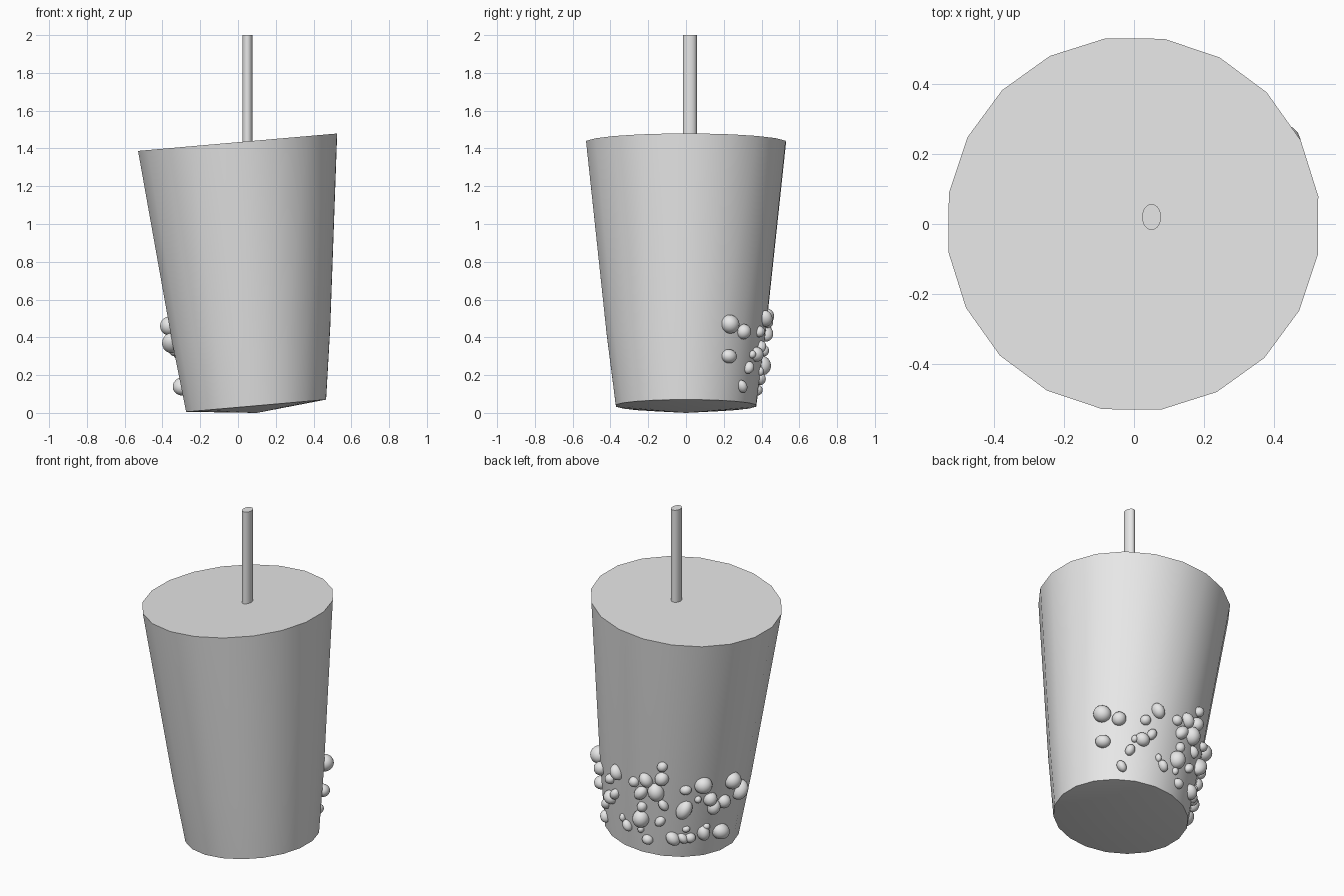
import bpy, bmesh, math, random
from mathutils import Matrix, Vector

random.seed(4)
default_cube = bpy.data.objects.get("Cube")
if default_cube:
    bpy.data.objects.remove(default_cube, do_unlink=True)

# One plain grey for every part
grey = bpy.data.materials.new("plain_grey")
grey.use_nodes = True
grey.diffuse_color = (0.8, 0.8, 0.8, 1)
grey.node_tree.nodes["Principled BSDF"].inputs["Base Color"].default_value = (0.8, 0.8, 0.8, 1)

SIDES = 20
LEAN = Matrix.Rotation(math.radians(-5), 3, "Y")
BOTTOM, TOP = Vector((0.096, 0, 0.038)), Vector((-0.002, 0, 1.433))
BOTTOM_RADIUS, MIDDLE_RADIUS, TOP_RADIUS = 0.376, 0.425, 0.535
MIDDLE = 0.27


def finish(name, bm):
    """Turn a bmesh into a smooth-shaded object with sharp rims."""
    bmesh.ops.recalc_face_normals(bm, faces=bm.faces)
    mesh = bpy.data.meshes.new(name)
    bm.to_mesh(mesh)
    bm.free()
    mesh.materials.append(grey)
    obj = bpy.data.objects.new(name, mesh)
    bpy.context.collection.objects.link(obj)
    bpy.ops.object.select_all(action="DESELECT")
    obj.select_set(True)
    bpy.context.view_layer.objects.active = obj
    bpy.ops.object.shade_smooth_by_angle(angle=math.radians(35))
    return obj


def axis_point(t):
    return BOTTOM.lerp(TOP, t)


def cup_radius(t):
    if t < MIDDLE:
        return BOTTOM_RADIUS + (MIDDLE_RADIUS - BOTTOM_RADIUS) * t / MIDDLE
    return MIDDLE_RADIUS + (TOP_RADIUS - MIDDLE_RADIUS) * (t - MIDDLE) / (1 - MIDDLE)


def wall_point(angle, t):
    outward = Vector((math.cos(angle), math.sin(angle), 0))
    return axis_point(t) + LEAN @ outward * cup_radius(t)


# Cup: leaning tapered body, flat lid, shallow pointed base
bm = bmesh.new()
rings = []
for t in (0, MIDDLE, 1):
    rings.append([bm.verts.new(wall_point(math.tau * i / SIDES + math.radians(8.5), t))
                  for i in range(SIDES)])
for low, high in zip(rings, rings[1:]):
    for i in range(SIDES):
        j = (i + 1) % SIDES
        bm.faces.new((low[i], low[j], high[j], high[i]))
bm.faces.new(rings[-1])
base_tip = bm.verts.new((0.1, 0, 0))
for i in range(SIDES):
    bm.faces.new((rings[0][(i + 1) % SIDES], rings[0][i], base_tip))
finish("cup", bm)

# Straw: upright oval tube standing in the lid
bm = bmesh.new()
straw_bottom, straw_top = 1.38, 2.0
bmesh.ops.create_cone(bm, cap_ends=True, segments=20, radius1=1, radius2=1,
                      depth=straw_top - straw_bottom)
bmesh.ops.scale(bm, vec=(0.027, 0.037, 1), verts=bm.verts)
bmesh.ops.translate(bm, vec=(0.05, 0.02, (straw_top + straw_bottom) / 2), verts=bm.verts)
finish("straw", bm)

# Pearls: angle around the cup in degrees, height and radius in hundredths
PEARLS = [
    (33, 47, 5), (46, 43, 4), (34, 30, 4), (50, 14, 3), (56, 24, 3), (59, 31, 2),
    (65, 31, 4), (66, 43, 3), (75, 50, 4), (72, 35, 3), (92, 48, 3), (102, 51, 4),
    (98, 42, 4), (110, 44, 5), (114, 53, 4), (114, 61, 3), (116, 36, 3), (99, 33, 3),
    (80, 22, 2), (85, 18, 3), (98, 25, 5), (98, 18, 2), (104, 12, 3), (114, 25, 3),
    (132, 46, 3), (145, 48, 5), (142, 39, 2), (132, 33, 5), (152, 38, 4), (156, 32, 4),
    (165, 34, 4), (171, 46, 5), (182, 37, 5), (167, 14, 5), (150, 16, 4), (152, 20, 2),
    (139, 14, 3), (135, 20, 2), (133, 14, 3), (125, 14, 4),
]
bm = bmesh.new()
for degrees, height, size in PEARLS:
    angle = math.radians(degrees)
    # Height along the wall, corrected for the lean of each ring
    t = 0
    for step in range(4):
        t += (height / 100 - wall_point(angle, t).z) / (TOP.z - BOTTOM.z)
    stretch = random.uniform(0.9, 1.2)
    roll = random.uniform(-0.8, 0.8)
    shape = (Matrix.Translation(wall_point(angle, t))
             @ Matrix.Rotation(angle, 4, "Z") @ Matrix.Rotation(roll, 4, "X")
             @ Matrix.Diagonal((1, 1 / stretch, stretch, 1)))
    bmesh.ops.create_uvsphere(bm, u_segments=20, v_segments=12,
                              radius=size / 100, matrix=shape)
finish("pearls", bm)
